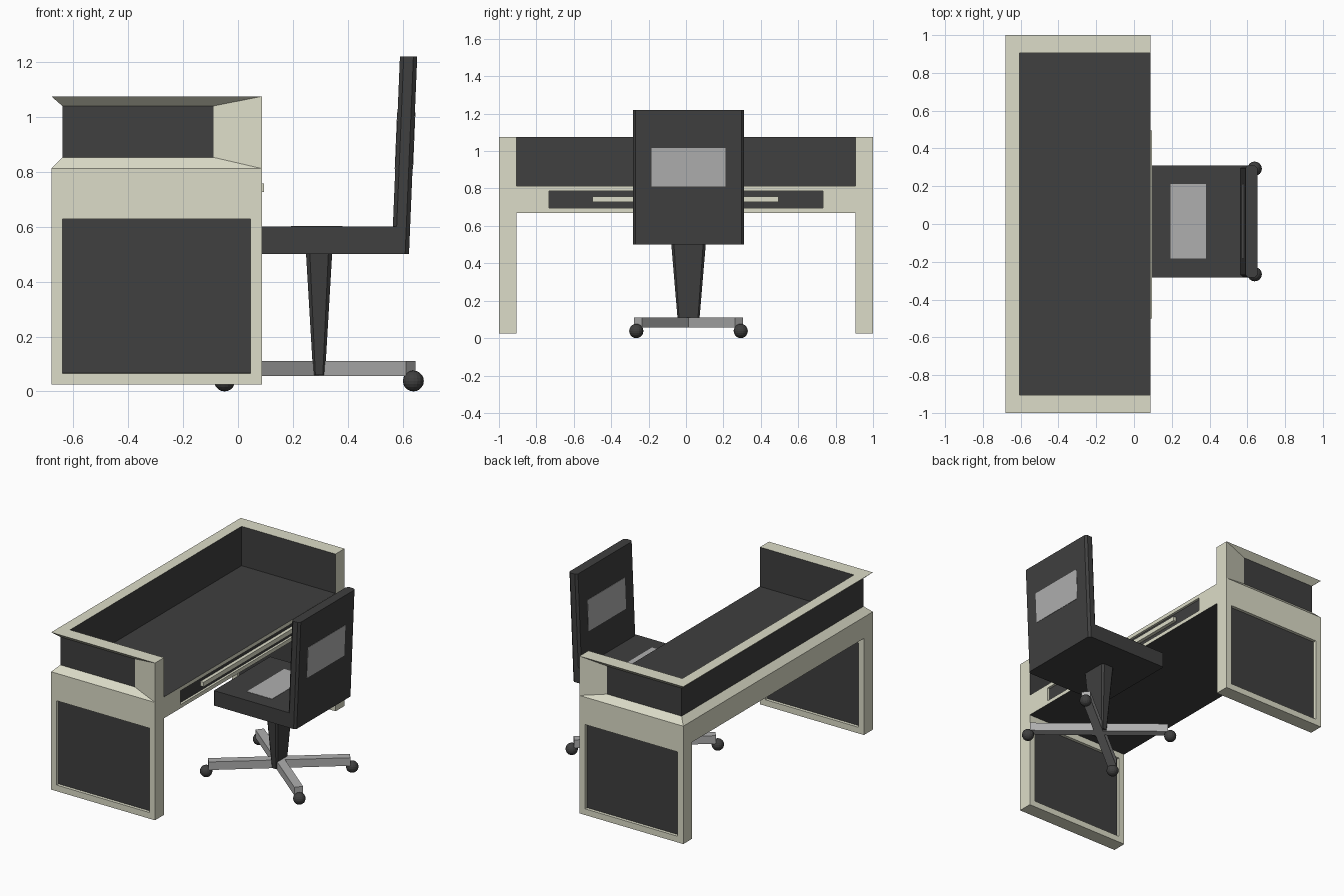
import bpy, bmesh, math
from mathutils import Vector, Matrix

if "Cube" in bpy.data.objects:
    bpy.data.objects.remove(bpy.data.objects["Cube"])


def material(name, rgb):
    m = bpy.data.materials.new(name)
    m.diffuse_color = (*rgb, 1)
    m.use_nodes = True
    m.node_tree.nodes["Principled BSDF"].inputs["Base Color"].default_value = m.diffuse_color
    return m


CREAM = material("cream", (0.72, 0.72, 0.58))
DARK = material("charcoal", (0.05, 0.05, 0.05))
GREY = material("light_grey", (0.43, 0.43, 0.43))


def finish(name, bm, *mats):
    bmesh.ops.recalc_face_normals(bm, faces=bm.faces)
    me = bpy.data.meshes.new(name)
    bm.to_mesh(me)
    bm.free()
    for m in mats:
        me.materials.append(m)
    ob = bpy.data.objects.new(name, me)
    bpy.context.collection.objects.link(ob)
    return ob


def box_bm(lo, hi):
    lo, hi = Vector(lo), Vector(hi)
    bm = bmesh.new()
    bmesh.ops.create_cube(bm, size=1, matrix=Matrix.Translation((lo + hi) / 2)
                          @ Matrix.Diagonal((*(hi - lo), 1)))
    bm.normal_update()
    return bm


def box(name, lo, hi, mat):
    return finish(name, box_bm(lo, hi), mat)


def face_towards(bm, direction):
    return next(f for f in bm.faces if f.normal.dot(Vector(direction)) > 0.9)


def recess(bm, face, depth, margin, half_y=None):
    """Inset a face, sink it and paint it dark."""
    bmesh.ops.inset_individual(bm, faces=[face], thickness=margin, use_even_offset=True)
    if half_y:
        for v in face.verts:
            v.co.y = math.copysign(half_y, v.co.y)
    bm.normal_update()
    bmesh.ops.inset_individual(bm, faces=[face], thickness=0.0005, depth=-depth)
    face.material_index = 1


def loft(name, sections, mat):
    """Chamfered rectangles (x0, x1, half_y, z, chamfer) joined bottom to top."""
    bm = bmesh.new()
    rings = []
    for x0, x1, h, z, c in sections:
        pts = [(x0, -h + c), (x0 + c, -h), (x1 - c, -h), (x1, -h + c),
               (x1, h - c), (x1 - c, h), (x0 + c, h), (x0, h - c)]
        rings.append([bm.verts.new((x, y + CY, z)) for x, y in pts])
    for a, b in zip(rings, rings[1:]):
        for i in range(8):
            j = (i + 1) % 8
            bm.faces.new((a[i], a[j], b[j], b[i]))
    bm.faces.new(rings[0])
    bm.faces.new(rings[-1])
    return finish(name, bm, mat)


X0, X1 = -0.68, 0.087     # desk depth
DESK_Z, TOP_Z = 0.812, 1.075

# Desk legs: framed slabs with dark panels on both sides
for side, s in (("left", -1), ("right", 1)):
    ys = sorted((s * 0.906, s))
    bm = box_bm((X0, ys[0], 0.025), (X1, ys[1], 0.67))
    for d in (-1, 1):
        recess(bm, face_towards(bm, (0, d, 0)), 0.02, 0.041)
    finish(side + "_leg_panel", bm, CREAM, DARK)

# Desk body with a sunken drawer front and dark underside
bm = box_bm((X0, -1, 0.67), (X1, 1, DESK_Z))
face_towards(bm, (0, 0, -1)).material_index = 1
top = face_towards(bm, (0, 0, 1))
bmesh.ops.delete(bm, geom=[top], context='FACES_ONLY')
recess(bm, face_towards(bm, (1, 0, 0)), 0.015, 0.025, 0.732)
finish("desk_body", bm, CREAM, DARK)
box("drawer_handle", (0.07, -0.5, 0.727), (0.095, 0.495, 0.757), CREAM)

# Raised surround: U-shaped wall grooved on the outside, plus the desktop
bm = bmesh.new()
rows = []
for xf, xb, y, z in ((X1, X0, 1, DESK_Z), (-0.09, -0.64, 0.96, 0.853),
                     (-0.09, -0.64, 0.96, 1.04), (X1, X0, 1, TOP_Z),
                     (X1, -0.607, 0.905, TOP_Z), (X1, -0.607, 0.905, DESK_Z)):
    rows.append([bm.verts.new((px, py, z))
                 for px, py in ((xf, -y), (xb, -y), (xb, y), (xf, y))])
for (a, b), mi in zip(zip(rows, rows[1:]), (0, 1, 0, 0, 1)):
    for i in range(3):
        bm.faces.new((a[i], a[i + 1], b[i + 1], b[i])).material_index = mi
for e in (0, 3):
    bm.faces.new([rows[r][e] for r in (0, 1, 2, 3)])
    bm.faces.new([rows[r][e] for r in (0, 3, 4, 5)])
bm.faces.new(rows[5]).material_index = 1
finish("desk_surround", bm, CREAM, DARK)

# Chair seat, backrest and column
CX, CY = 0.295, 0.0135
loft("seat", [(0.02, 0.60, 0.297, 0.5, 0.004), (0.02, 0.60, 0.297, 0.6, 0.004)], DARK)
loft("backrest", [(0.56, 0.623, 0.297, 0.5, 0.014), (0.59, 0.653, 0.297, 1.22, 0.014)], DARK)
loft("column", [(0.274, 0.317, 0.055, 0.06, 0.008), (0.248, 0.343, 0.092, 0.5, 0.014)], DARK)

# Light cushion patches on the seat and both sides of the backrest
box("seat_patch", (0.194, CY - 0.197, 0.59), (0.38, CY + 0.197, 0.602), GREY)
bm = box_bm((0.558, CY - 0.197, 0.81), (0.625, CY + 0.197, 1.016))
for v in bm.verts:
    v.co.x += (v.co.z - 0.5) * 0.03 / 0.72
finish("backrest_patch", bm, GREY)

# Crossed base arms with ball casters
ang = math.atan2(0.28, 0.345)
for i, a in enumerate((ang, -ang)):
    bar = box("base_arm_%d" % (i + 1), (-0.43, -0.0275, 0.056), (0.43, 0.0275, 0.11), GREY)
    turn = Matrix.Translation((CX, CY, 0)) @ Matrix.Rotation(a, 4, 'Z')
    bar.data.transform(turn)
    for j, s in enumerate((-1, 1)):
        bm = bmesh.new()
        bmesh.ops.create_uvsphere(bm, u_segments=16, v_segments=10, radius=0.038)
        bmesh.ops.translate(bm, verts=bm.verts, vec=turn @ Vector((s * 0.443, 0, 0.038)))
        finish("caster_%d" % (i * 2 + j + 1), bm, DARK)
